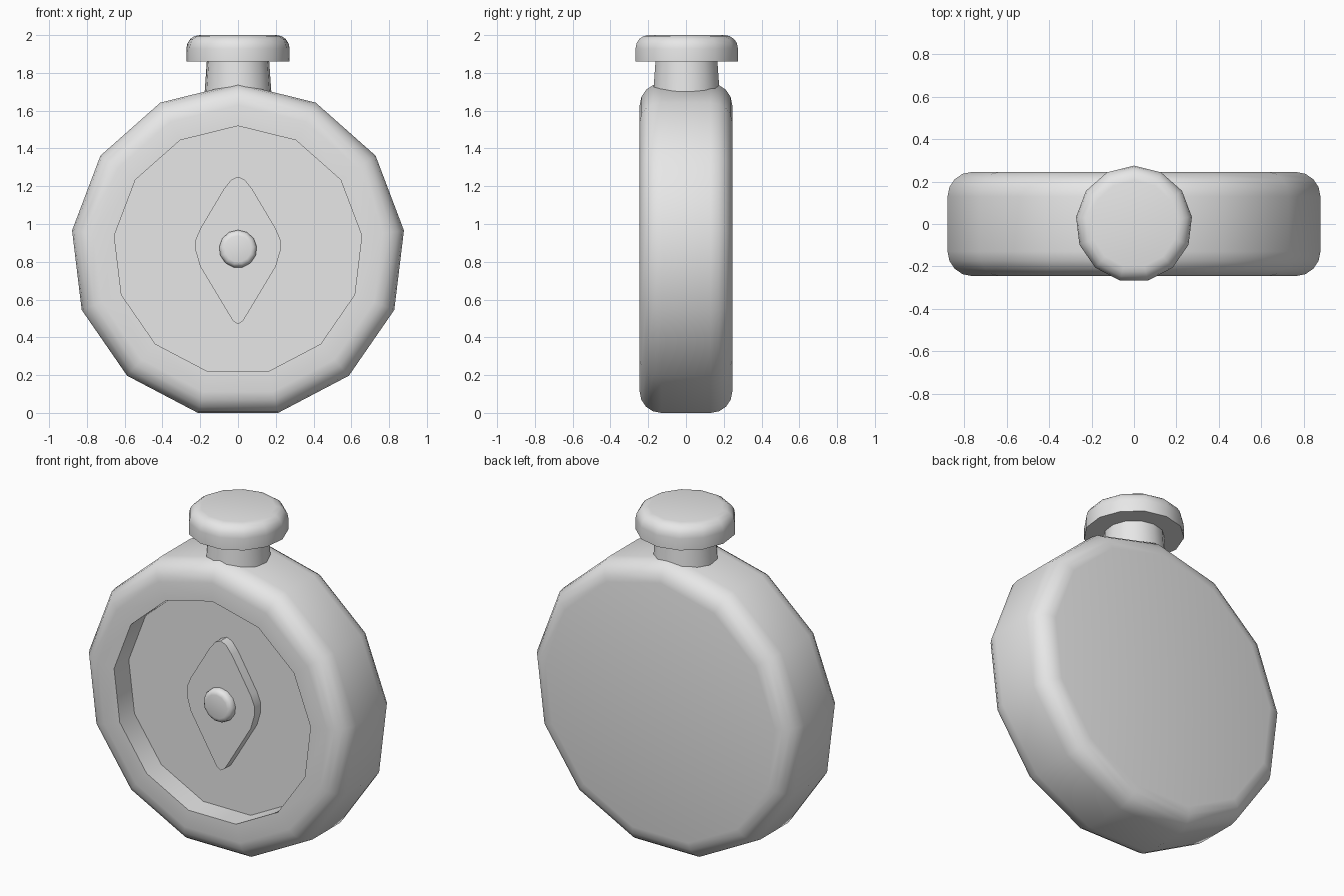
import bpy, bmesh, math
from mathutils import Matrix

cube = bpy.data.objects.get("Cube")
if cube:
    bpy.data.objects.remove(cube, do_unlink=True)

SIDES = 13
HALF = 0.245          # half of the case depth
CENTRE = 0.859        # height of the case centre

grey = bpy.data.materials.new("plain grey")
grey.use_nodes = True
COLOUR = (0.8, 0.8, 0.8, 1)
grey.diffuse_color = COLOUR
grey.node_tree.nodes["Principled BSDF"].inputs["Base Color"].default_value = COLOUR

# Turns the z axis to the front and the y axis upward
FACE_FRONT = Matrix.Rotation(math.pi / 2, 4, 'X')


def finish(name, bm, matrix=None):
    if matrix:
        bm.transform(matrix)
    bmesh.ops.recalc_face_normals(bm, faces=bm.faces)
    mesh = bpy.data.meshes.new(name)
    bm.to_mesh(mesh)
    bm.free()
    mesh.materials.append(grey)
    obj = bpy.data.objects.new(name, mesh)
    bpy.context.collection.objects.link(obj)
    bpy.ops.object.select_all(action='DESELECT')
    obj.select_set(True)
    bpy.context.view_layer.objects.active = obj
    bpy.ops.object.shade_smooth_by_angle(angle=math.radians(32))
    return obj


def arc(r, h, size, start, steps=4):
    """Rounded corner around the point (r, h), as profile points."""
    angles = [math.radians(start + 90 * i / steps) for i in range(steps + 1)]
    return [(r + size * math.cos(a), h + size * math.sin(a)) for a in angles]


def lathe(name, profile, matrix=None):
    """Turned solid with flat ends, from (radius, height) points."""
    bm = bmesh.new()
    rings = []
    for r, h in profile:
        rings.append([bm.verts.new((r * math.sin(t), r * math.cos(t), h))
                      for t in (2 * math.pi * i / SIDES for i in range(SIDES))])
    for a, b in zip(rings, rings[1:]):
        for i in range(SIDES):
            j = (i + 1) % SIDES
            bm.faces.new((a[i], a[j], b[j], b[i]))
    bm.faces.new(rings[0])
    bm.faces.new(rings[-1])
    return finish(name, bm, matrix)


def at_centre(z):
    return Matrix.Translation((0, 0, z)) @ FACE_FRONT


# Round case with a recessed dial
R, BEVEL, DIAL, FLOOR = 0.885, 0.115, 0.66, 0.105
case = (arc(R - BEVEL, BEVEL - HALF, BEVEL, -90)
        + arc(R - BEVEL, HALF - BEVEL, BEVEL, 0)
        + [(DIAL, HALF), (DIAL, FLOOR)])
lathe("case", case, at_centre(CENTRE))

# Neck and rounded cap
lathe("neck", [(0.185, 1.6), (0.165, 1.88)])
lathe("cap", [(0.275, 1.86)] + arc(0.205, 1.93, 0.07, 0))

# Needle: a soft diamond plate, mirrored from one side
side = [(0.035, 1.235), (0.075, 1.185), (0.2, 0.975), (0.225, 0.915),
        (0.225, 0.86), (0.2, 0.775), (0.05, 0.525), (0.025, 0.485)]
outline = [(0, 1.25)] + side + [(0, 0.47)] + [(-x, z) for x, z in reversed(side)]
bm = bmesh.new()
plate = bm.faces.new([bm.verts.new((x, z, FLOOR - 0.02)) for x, z in outline])
top = bmesh.ops.extrude_face_region(bm, geom=[plate])["geom"]
bmesh.ops.translate(bm, vec=(0, 0, 0.08),
                    verts=[v for v in top if isinstance(v, bmesh.types.BMVert)])
finish("needle", bm, FACE_FRONT)

# Rounded pin holding the needle
lathe("pin", [(0.1, FLOOR)] + arc(0.07, 0.175, 0.03, 0, 3), at_centre(0.868))
